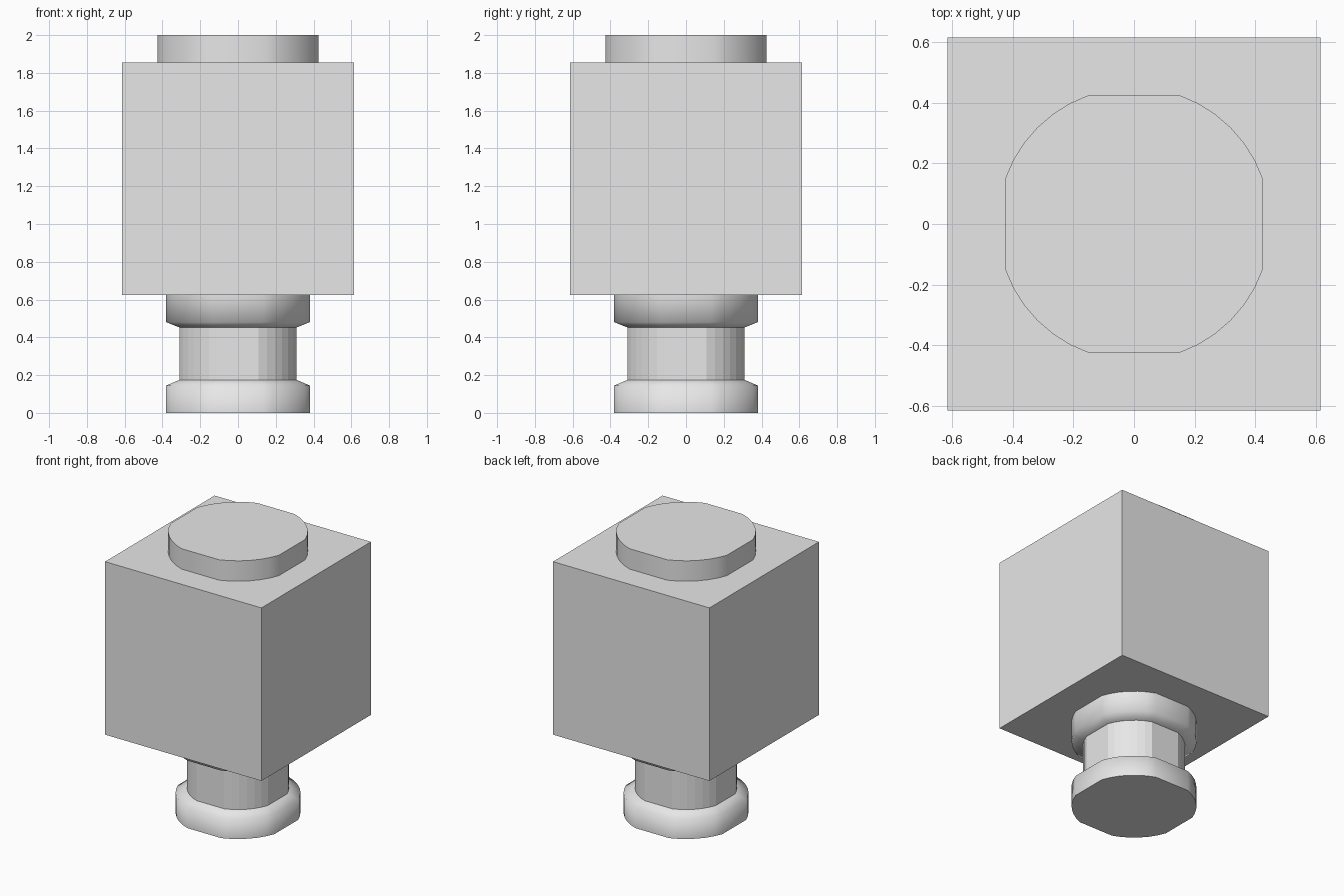
import bpy, bmesh, math

if "Cube" in bpy.data.objects:
    bpy.data.objects.remove(bpy.data.objects["Cube"])

grey = bpy.data.materials.new("light grey")
grey.diffuse_color = (0.8, 0.8, 0.8, 1)
grey.use_nodes = True
grey.node_tree.nodes["Principled BSDF"].inputs["Base Color"].default_value = grey.diffuse_color


def outline(half):
    """Circle with four flattened sides, given its half width."""
    radius = half * 0.45 / 0.425
    start = math.acos(half / radius)
    step = (math.pi / 2 - 2 * start) / 6
    angles = [q * math.pi / 2 + start + i * step for q in range(4) for i in range(7)]
    return [(radius * math.cos(a), radius * math.sin(a)) for a in angles]


def loft(name, rings, smooth=True, bottom=True, top=True):
    """Stack outlines given as (height, half width) and skin them."""
    bm = bmesh.new()
    loops = [[bm.verts.new((x, y, z)) for x, y in outline(h)] for z, h in rings]
    n = len(loops[0])
    for a, b in zip(loops, loops[1:]):
        for i in range(n):
            j = (i + 1) % n
            bm.faces.new((a[i], a[j], b[j], b[i])).smooth = smooth
    if bottom:
        bm.faces.new(loops[0][::-1])
    if top:
        bm.faces.new(loops[-1])
    # Keep rims and chamfers crisp
    for e in bm.edges:
        if len(e.link_faces) == 2 and e.calc_face_angle(0) > math.radians(30):
            e.smooth = False
    mesh = bpy.data.meshes.new(name)
    bm.to_mesh(mesh)
    bm.free()
    mesh.materials.append(grey)
    bpy.context.collection.objects.link(bpy.data.objects.new(name, mesh))


# Block
bpy.ops.mesh.primitive_cube_add(size=1, location=(0, 0, 1.24))
block = bpy.context.object
block.name = "block"
block.scale = (1.23, 1.23, 1.23)
block.data.materials.append(grey)

# Stud on top, collars and neck underneath
loft("top_stud", [(1.855, 0.425), (2.0, 0.425)], bottom=False)
loft("lower_collar", [(0, 0.38), (0.145, 0.38), (0.175, 0.31)], top=False)
loft("neck", [(0.175, 0.31), (0.452, 0.31)], smooth=False, bottom=False, top=False)
loft("upper_collar", [(0.452, 0.31), (0.48, 0.38), (0.625, 0.38)], bottom=False, top=False)
